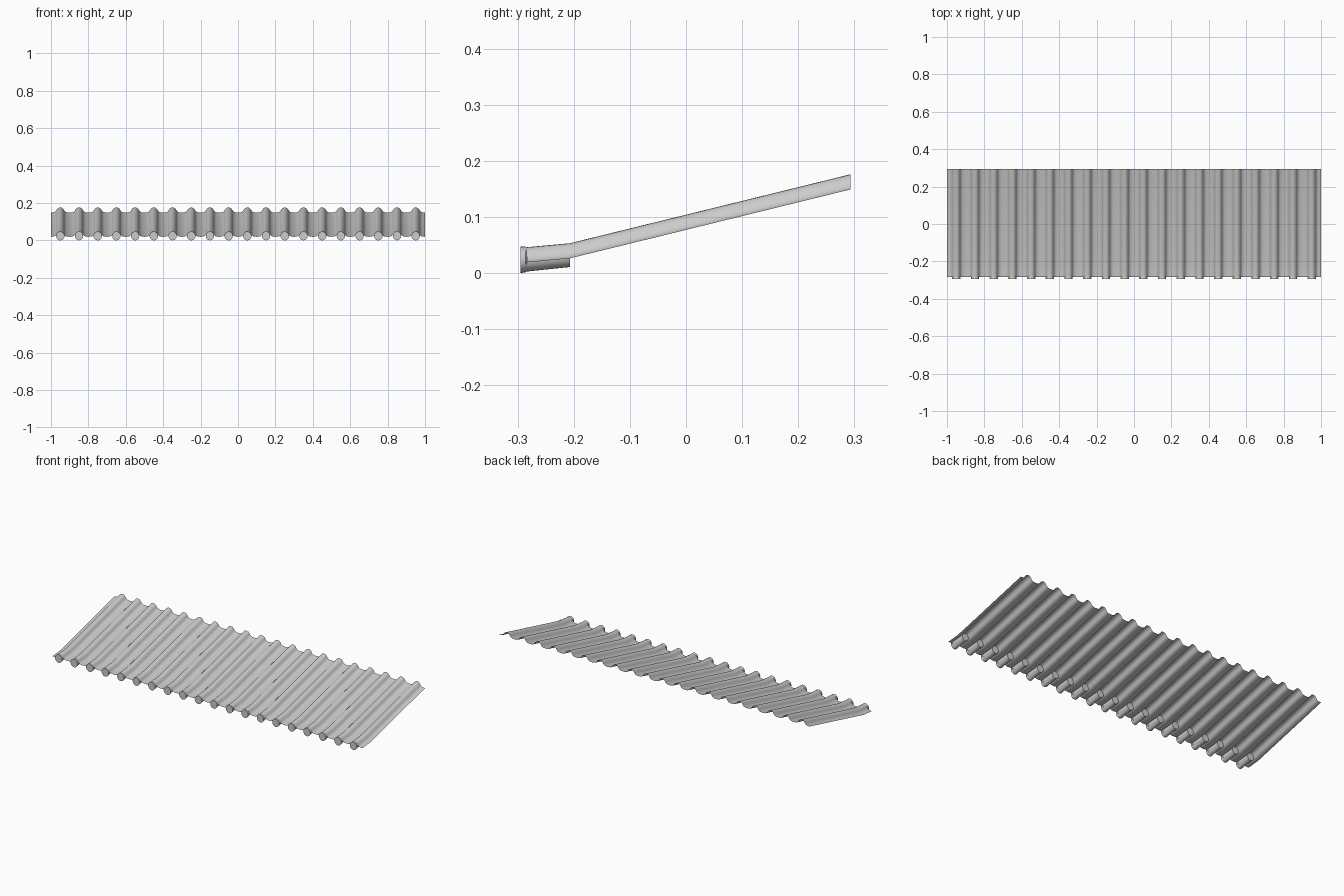
import bpy, bmesh, math

if "Cube" in bpy.data.objects:
    bpy.data.objects.remove(bpy.data.objects["Cube"])

PITCH, COUNT = 0.1, 20
HALF_RIDGE = 0.031

# one pan-and-ridge tile section, x from -0.05 to 0.05 around the ridge
half = [(0.05, 0.0), (0.042, 0.0003), (0.034, 0.0015), (0.028, 0.004), (0.0235, 0.008),
        (0.020, 0.0135), (0.0165, 0.019), (0.012, 0.0235), (0.006, 0.0262)]
section = [(-x, z) for x, z in half] + [(0, 0.027)] + [(x, z) for x, z in reversed(half)]

# slope of the roof: pan height along y
slope = [(-0.283, 0.0192), (-0.207, 0.0262), (0.293, 0.149)]


def make_object(name, bm):
    bmesh.ops.recalc_face_normals(bm, faces=bm.faces)
    mesh = bpy.data.meshes.new(name)
    bm.to_mesh(mesh)
    bm.free()
    ob = bpy.data.objects.new(name, mesh)
    bpy.context.collection.objects.link(ob)
    bpy.context.view_layer.objects.active = ob
    ob.select_set(True)
    bpy.ops.object.shade_smooth_by_angle(angle=math.radians(35))
    ob.select_set(False)
    return ob


def loft(bm, rings, closed):
    rows = [[bm.verts.new(p) for p in ring] for ring in rings]
    n = len(rows[0])
    for a, b in zip(rows, rows[1:]):
        for i in range(n if closed else n - 1):
            j = (i + 1) % n
            bm.faces.new((a[i], a[j], b[j], b[i]))
    return rows


centres = [-1 + PITCH * (i + 0.5) for i in range(COUNT)]

# corrugated tile sheet
bm = bmesh.new()
line = [(c + x, z) for c in centres for x, z in section[:-1]] + [(1.0, 0.0)]
loft(bm, [[(x, y, base + z) for x, z in line] for y, base in slope], False)
roof = make_object("roof_tiles", bm)
if roof.data.polygons[0].normal.z < 0:
    roof.data.flip_normals()

# round eave ends under the ridges: y, centre height, half width, half height
stations = [(-0.295, 0.0237, 0.0225, 0.0237), (-0.286, 0.0242, 0.0220, 0.0228),
            (-0.284, 0.0243, 0.0200, 0.0215), (-0.207, 0.0318, 0.0200, 0.0210)]
bm = bmesh.new()
for c in centres:
    rings = []
    for y, zc, rx, rz in stations:
        angles = [2 * math.pi * k / 20 for k in range(20)]
        rings.append([(c + rx * math.cos(a), y, zc + rz * math.sin(a)) for a in angles])
    rows = loft(bm, rings, True)
    bm.faces.new(rows[0])
    bm.faces.new(rows[-1])
make_object("eave_ends", bm)
